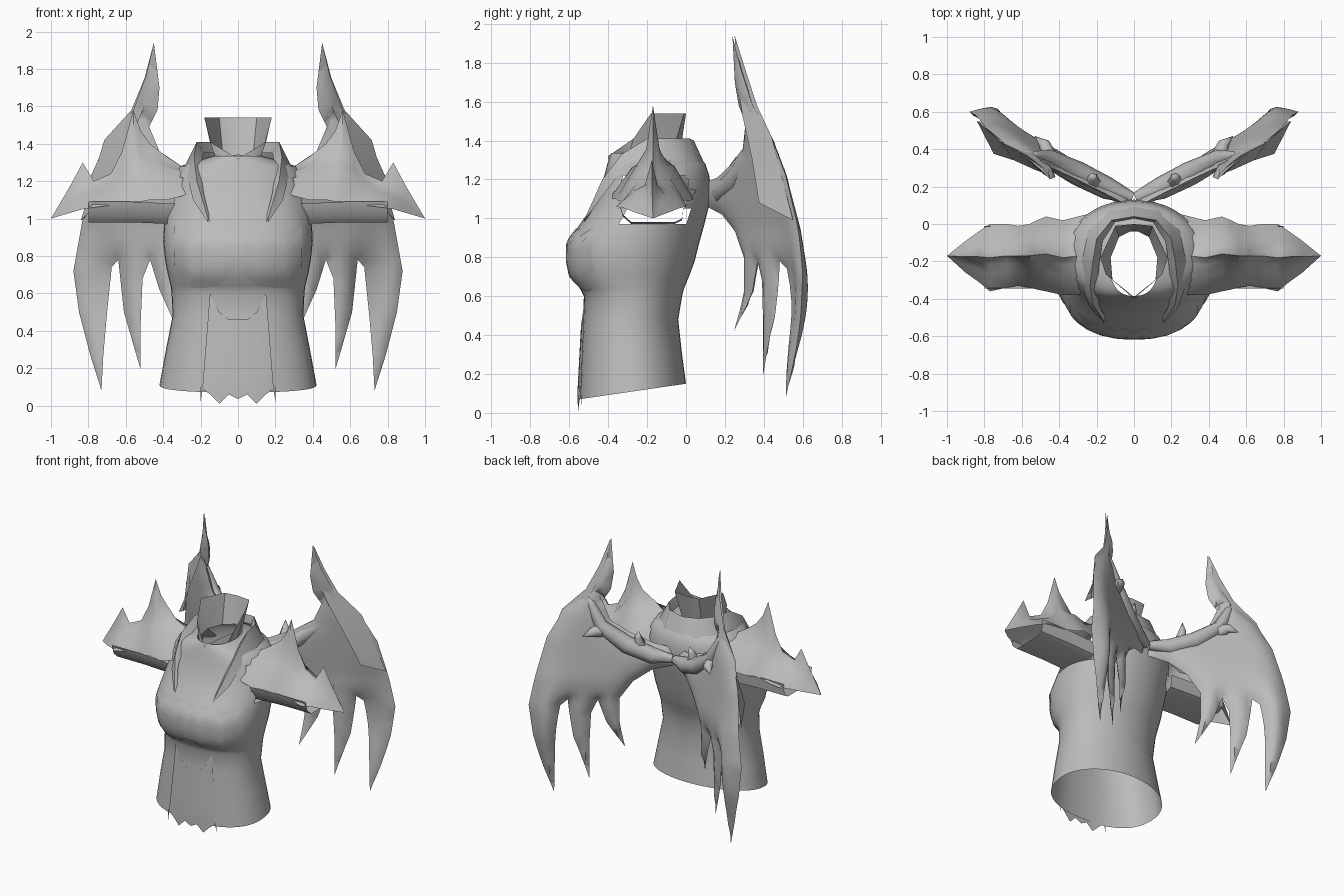
import bpy, bmesh, math
from mathutils import Vector
from mathutils.geometry import intersect_point_line, delaunay_2d_cdt

if "Cube" in bpy.data.objects:
    bpy.data.objects.remove(bpy.data.objects["Cube"])

steel = bpy.data.materials.new("grey steel")
steel.diffuse_color = (0.5, 0.5, 0.5, 1)
steel.use_nodes = True
steel.node_tree.nodes["Principled BSDF"].inputs["Base Color"].default_value = steel.diffuse_color


def finish(name, bm, mirror=False, angle=40):
    """Turn a bmesh into a named, smooth-shaded, optionally mirrored part."""
    bmesh.ops.recalc_face_normals(bm, faces=bm.faces)
    me = bpy.data.meshes.new(name)
    bm.to_mesh(me)
    bm.free()
    ob = bpy.data.objects.new(name, me)
    bpy.context.collection.objects.link(ob)
    me.materials.append(steel)
    bpy.ops.object.select_all(action='DESELECT')
    ob.select_set(True)
    bpy.context.view_layer.objects.active = ob
    bpy.ops.object.shade_smooth_by_angle(angle=math.radians(angle))
    if mirror:
        m = ob.modifiers.new("mirror", 'MIRROR')
        m.merge_threshold = 0.001
    return ob


def loft(rows, closed=False):
    """Skin a list of equally long point rows."""
    bm = bmesh.new()
    vs = [[bm.verts.new(p) for p in r] for r in rows]
    n = len(rows[0])
    for a, b in zip(vs, vs[1:]):
        for i in range(n if closed else n - 1):
            j = (i + 1) % n
            bm.faces.new((a[i], a[j], b[j], b[i]))
    bmesh.ops.remove_doubles(bm, verts=bm.verts, dist=0.0005)
    return bm


# --- torso: rings of (z, front y, back y, half width)
RINGS = [(0.11, -.55, .0, .42), (.3, -.54, -.02, .385), (.48, -.53, -.04, .35),
         (.6, -.525, -.02, .355), (.64, -.545, -.01, .36), (.70, -.595, .015, .375),
         (.78, -.612, .045, .39), (.88, -.61, .07, .40), (.97, -.545, .095, .395),
         (1.05, -.49, .115, .385), (1.13, -.45, .13, .37), (1.22, -.42, .12, .35),
         (1.28, -.405, .1, .31), (1.31, -.395, .07, .22), (1.335, -.385, -.03, .13)]
SEG = 40


def spow(v, p):
    return math.copysign(abs(v) ** (2 / p), v)


rows = []
for k, (z, f, b, w) in enumerate(RINGS):
    row = []
    for i in range(SEG):
        a = 2 * math.pi * i / SEG
        p = 2.4 if math.sin(a) < 0 else 2.0                      # boxier chest, round back
        y = (f + b) / 2 + (b - f) / 2 * spow(math.sin(a), p)
        dz = 0.08 * ((y - f) / (b - f) - 0.5) if k == 0 else 0   # hem rises to the back
        row.append((w * spow(math.cos(a), p), y, z + dz))
    rows.append(row)
bm = loft(rows, True)
# armholes inside the sleeves
holes = [f for f in bm.faces for c in [f.calc_center_median()]
         if abs(c.x) > .25 and -.33 < c.y < 0 and .97 < c.z < 1.22]
bmesh.ops.delete(bm, geom=holes, context='FACES')
finish("torso", bm)


def front_y(x, z):
    """Front surface of the torso."""
    z = max(z, RINGS[0][0])
    for (z0, f0, b0, w0), (z1, f1, b1, w1) in zip(RINGS, RINGS[1:]):
        if z <= z1:
            t = (z - z0) / (z1 - z0)
            f, b, w = f0 + t * (f1 - f0), b0 + t * (b1 - b0), w0 + t * (w1 - w0)
            break
    s = (1 - min(1, abs(x) / w) ** 2.4) ** (1 / 2.4)
    return (f + b) / 2 - (b - f) / 2 * s


def front_plate(name, columns, lift):
    """Plate on the torso front; columns are (x, low z, high z)."""
    rows = []
    for x, lo, hi in columns:
        zs = [lo + (hi - lo) * i / 8 for i in range(9)]
        rows.append([(x, front_y(x, z) - lift, z) for z in zs])
    finish(name, loft(rows), True)


# --- belly plate with ragged hem, and breast plate
front_plate("belly_plate", [(0, .035, .46), (.05, .06, .46), (.10, .01, .5), (.15, .06, .6),
                            (.19, .09, .1), (.2, .02, .1)], .008)
front_plate("breast_plate", [(0, .70, .92), (.05, .68, .96), (.1, .64, .93), (.18, .63, .95),
                             (.25, .63, .91), (.3, .68, .95), (.34, .74, .96)], .006)

# --- standing neck collar, open in a V at the front
top = [(0, 0, 1.54), (.1, -.01, 1.54), (.18, -.18, 1.54), (.15, -.27, 1.41), (0, -.4, 1.32)]
low = [(0, -.03, 1.34), (.08, -.07, 1.33), (.125, -.18, 1.33), (.115, -.3, 1.31), (0, -.39, 1.24)]
finish("neck_collar", loft([top, low]), True)

# --- outer collar running down into lapels
rim = [(0, .04, 1.40), (.12, .02, 1.41), (.2, -.08, 1.41), (.22, -.2, 1.41),
       (.235, -.33, 1.33), (.22, -.43, 1.2), (.16, -.52, 1.0)]
outer = [(0, .11, 1.25), (.14, .085, 1.25), (.25, -.03, 1.28), (.28, -.2, 1.29),
         (.27, -.35, 1.22), (.24, -.44, 1.1), (.16, -.53, .98)]
inner = [(x * .84, y - .01, z - .06) for x, y, z in rim]
finish("lapel_collar", loft([outer, rim, inner]), True)

# --- shoulder plates: (x, front y, back y, low z, mid z, top z)
SHOULDER = [(.22, -.36, .06, 1.16, 1.26, 1.29), (.30, -.38, .04, 1.12, 1.25, 1.28),
            (.38, -.38, .02, 1.1, 1.26, 1.33),
            (.47, -.36, .04, 1.1, 1.27, 1.40), (.52, -.35, .02, 1.09, 1.27, 1.47),
            (.56, -.34, .0, 1.09, 1.26, 1.58), (.62, -.33, -.01, 1.08, 1.22, 1.36),
            (.68, -.34, .0, 1.07, 1.18, 1.24), (.77, -.36, .0, 1.06, 1.14, 1.2),
            (.83, -.31, -.04, 1.05, 1.12, 1.30), (.9, -.26, -.09, 1.03, 1.08, 1.17),
            (1.0, -.17, -.17, 1.0, 1.0, 1.0)]
rows = []
for x, f, b, lo, mid, hi in SHOULDER:
    near = mid + .3 * (hi - mid)
    prof = [(0, lo), (.25, mid), (.4, near), (.5, hi), (.6, near), (.75, mid), (1, lo)]
    rows.append([(x, f + t * (b - f), z) for t, z in prof])
finish("shoulder_plate", loft(rows), True, 50)

# --- open sleeve trough below the shoulder plate
trough = [(-.345, 1.09), (-.325, 1.02), (-.28, .98), (-.06, .98), (-.02, 1.0), (-.01, 1.09)]
finish("sleeve", loft([[(x, y, z - (.01 if x < .5 else 0)) for y, z in trough]
                       for x in (.34, .57, .8)]), True)

# --- wings: outline in x, z on a swept-back sheet, padded to a lens section
WING = [(.02, 1.18), (.15, 1.21), (.3, 1.28), (.42, 1.36), (.5, 1.55), (.48, 1.48),
        (.43, 1.58), (.42, 1.7), (.45, 1.94), (.49, 1.77), (.56, 1.58), (.7, 1.42),
        (.79, 1.22), (.83, 1.0), (.88, .72), (.85, .5), (.79, .27), (.73, .08),
        (.72, .27), (.7, .5), (.675, .74), (.64, .78), (.61, .5), (.52, .19),
        (.52, .45), (.51, .68), (.47, .78), (.42, .62), (.33, .42), (.34, .62),
        (.34, .8), (.26, .93), (.15, 1.02), (.02, 1.06)]


def sheet_y(x, z):
    y = .11 + .55 * x - .12 * max(0, z - .95)
    y += .06 * math.exp(-((x - .73) / .1) ** 2 - ((z - .62) / .3) ** 2)
    return y - .25 * max(0, .6 - z) * min(1, max(0, (.5 - x) / .1))


edges = [(Vector(a), Vector(b)) for a, b in zip(WING, WING[1:] + WING[:1])]


def edge_distance(p):
    best = 9
    for a, b in edges:
        t = intersect_point_line(p, a, b)[1]
        best = min(best, (a.lerp(b, min(1, max(0, t))) - p).length)
    return best


# boundary samples plus an inner grid, triangulated inside the outline
pts = [a.lerp(b, i / 3) for a, b in edges for i in range(3)]
loop = list(range(len(pts)))
pts += [Vector((.05 + .035 * i, .1 + .035 * j)) for i in range(24) for j in range(53)]
pts = pts[:len(loop)] + [p for p in pts[len(loop):] if edge_distance(p) > .012]
verts, _, tris, *_ = delaunay_2d_cdt(pts, [], [loop], 1, 1e-5)
bm = bmesh.new()
for s in (1, -1):
    layer = {}
    for tri in tris:
        for i in tri:
            if i not in layer:
                x, z = verts[i]
                d = edge_distance(Vector((x, z)))
                pad = (.055 if s > 0 else .03) * (1 - math.exp(-d / .045)) if d > .001 else 0
                layer[i] = bm.verts.new((x - .48 * s * pad, sheet_y(x, z) + .87 * s * pad, z))
        bm.faces.new([layer[i] for i in tri])
bmesh.ops.remove_doubles(bm, verts=bm.verts, dist=0.0005)
finish("wing", bm, True, 60)

# --- ridged cap over the leading edge of each wing
cap_front = [(.45, .25, 1.94), (.45, .26, 1.72), (.53, .29, 1.53), (.64, .34, 1.3), (.75, .375, 1.08)]
cap_ridge = [(.45, .25, 1.94), (.5, .31, 1.75), (.57, .365, 1.58), (.715, .44, 1.42), (.84, .55, .99)]
cap_back = [(.45, .25, 1.94), (.46, .3, 1.72), (.53, .37, 1.55), (.62, .44, 1.32), (.7, .53, 1.1)]
finish("wing_cap", loft([cap_front, cap_ridge, cap_back]), True, 50)


def horn(name, path, sides=6):
    """Tapered tube along (x, y, z, radius) points."""
    rows = []
    for i, p in enumerate(path):
        a, b = path[max(i - 1, 0)], path[min(i + 1, len(path) - 1)]
        q = (Vector(b[:3]) - Vector(a[:3])).to_track_quat('Z', 'Y')
        rows.append([Vector(p[:3]) + q @ Vector((p[3] * math.cos(t), p[3] * math.sin(t), 0))
                     for t in [2 * math.pi * k / sides for k in range(sides)]])
    finish(name, loft(rows, True), True, 60)


# --- wing arm bone and knuckle spurs
horn("wing_arm", [(.01, .14, 1.12, .03), (.14, .19, 1.13, .06), (.3, .27, 1.2, .065),
                  (.46, .35, 1.33, .05), (.53, .36, 1.48, .03), (.56, .36, 1.57, 0)], 8)
horn("wing_spur", [(.22, .22, 1.18, .05), (.22, .25, 1.27, .025), (.21, .26, 1.32, 0)])
horn("knuckle_spur", [(.46, .36, 1.3, .05), (.48, .43, 1.3, .03), (.53, .47, 1.27, 0)])
